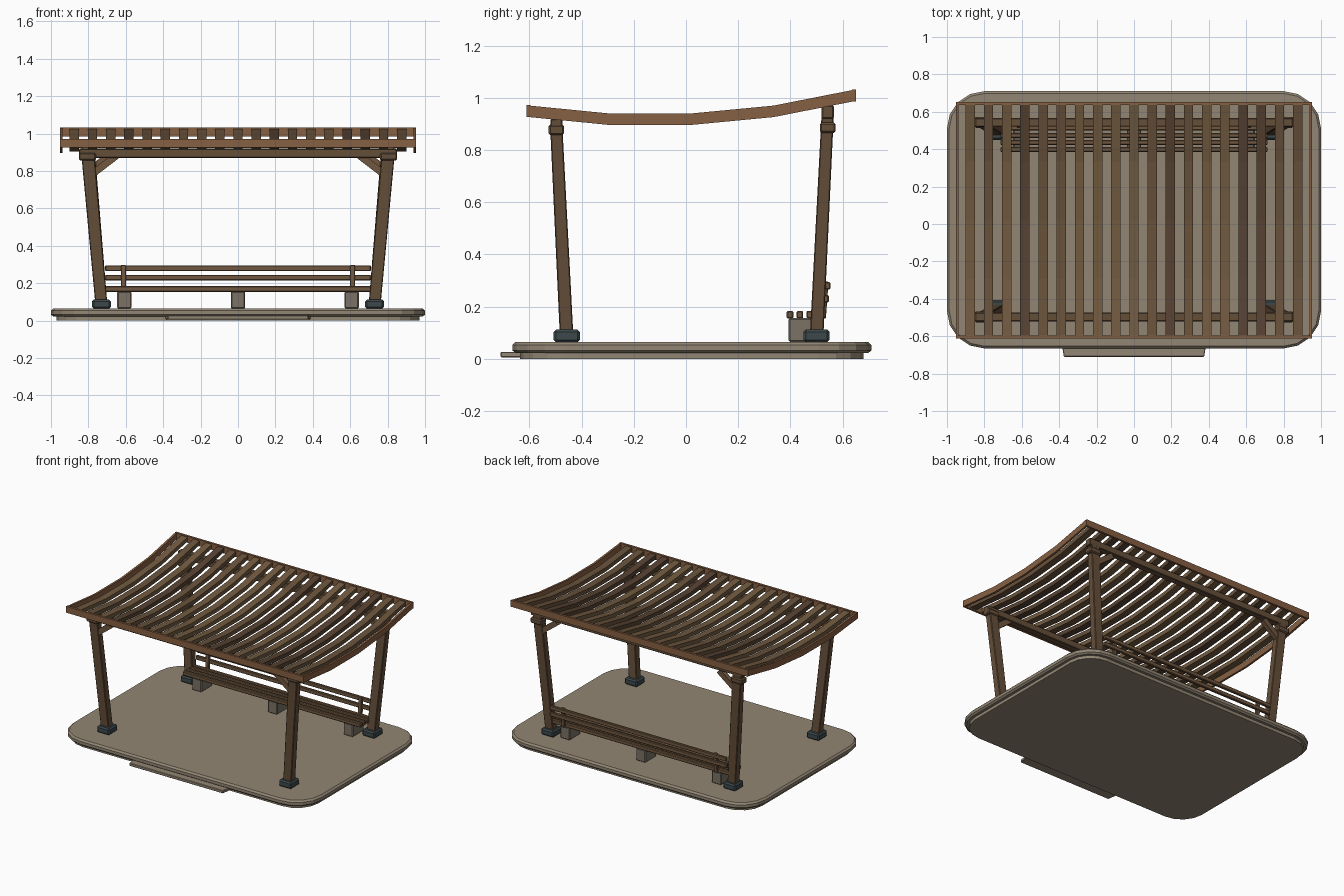
import bpy, bmesh, math, random
from mathutils import Vector

if "Cube" in bpy.data.objects:
    bpy.data.objects.remove(bpy.data.objects["Cube"])

random.seed(4)


def material(name, rgb):
    m = bpy.data.materials.new(name)
    m.diffuse_color = (*rgb, 1)
    m.use_nodes = True
    m.node_tree.nodes["Principled BSDF"].inputs["Base Color"].default_value = m.diffuse_color
    return m


POST = material("post wood", (0.13, 0.078, 0.042))
TRIM = material("roof trim wood", (0.24, 0.115, 0.055))
SLATS = [material("slat wood %d" % i, c) for i, c in enumerate(
    [(0.17, 0.105, 0.052), (0.14, 0.085, 0.044), (0.095, 0.055, 0.032)])]
BENCH = material("bench wood", (0.16, 0.095, 0.05))
STONE = material("paving stone", (0.29, 0.24, 0.175))
BLOCK = material("block stone", (0.2, 0.165, 0.13))
METAL = material("footing metal", (0.045, 0.065, 0.07))


def loft(name, rings, mat, bevel=0.0, segments=1):
    """Closed solid through a list of point rings."""
    bm = bmesh.new()
    loops = [[bm.verts.new(p) for p in r] for r in rings]
    n = len(rings[0])
    for a, b in zip(loops, loops[1:]):
        for i in range(n):
            bm.faces.new((a[i], a[(i + 1) % n], b[(i + 1) % n], b[i]))
    bm.faces.new(loops[0])
    bm.faces.new(loops[-1])
    bmesh.ops.recalc_face_normals(bm, faces=bm.faces)
    me = bpy.data.meshes.new(name)
    bm.to_mesh(me)
    bm.free()
    ob = bpy.data.objects.new(name, me)
    bpy.context.collection.objects.link(ob)
    me.materials.append(mat)
    if bevel:
        mod = ob.modifiers.new("bevel", 'BEVEL')
        mod.width, mod.segments = bevel, segments
    return ob


def rect(x, y, z, w, d):
    return [(x + sx * w / 2, y + sy * d / 2, z)
            for sx, sy in ((-1, -1), (1, -1), (1, 1), (-1, 1))]


def box(name, x0, x1, y0, y1, z0, z1, mat, bevel=0.0):
    x, y, w, d = (x0 + x1) / 2, (y0 + y1) / 2, x1 - x0, y1 - y0
    return loft(name, [rect(x, y, z0, w, d), rect(x, y, z1, w, d)], mat, bevel)


def rounded(inset, z, r=0.2, steps=4):
    """Rounded rectangle outline of the platform."""
    hx, y0, y1 = 1.0, -0.665, 0.71
    pts = []
    for k, (cx, cy) in enumerate(((hx - r, y1 - r), (r - hx, y1 - r),
                                  (r - hx, y0 + r), (hx - r, y0 + r))):
        for i in range(steps + 1):
            a = math.pi / 2 * (k + i / steps)
            pts.append((cx + (r - inset) * math.cos(a),
                        cy + (r - inset) * math.sin(a), z))
    return pts


# Platform and front step
loft("platform_base", [rounded(0.03, 0.0), rounded(0.03, 0.026)], STONE)
loft("platform_slab", [rounded(0.012, 0.022), rounded(0, 0.032),
                       rounded(0, 0.053), rounded(0.012, 0.065)], STONE)
loft("front_step", [[(-0.375, -0.71, z), (0.375, -0.71, z),
                     (0.39, -0.62, z), (-0.39, -0.62, z)]
                    for z in (0.006, 0.027)], STONE, 0.003)

# Curved roof profile: y and underside height
CURVE = [(-0.61, 0.927), (-0.295, 0.896), (0.02, 0.896),
         (0.335, 0.926), (0.65, 0.988)]


def curved_board(name, x, w, lo, hi, mat):
    return loft(name, [[(x - w / 2, y, z + lo), (x + w / 2, y, z + lo),
                        (x + w / 2, y, z + hi), (x - w / 2, y, z + hi)]
                       for y, z in CURVE], mat)


for s, side in ((-1, "left"), (1, "right")):
    curved_board(side + "_roof_rafter", s * 0.945, 0.015, 0, 0.044, TRIM)
for i in range(19):
    curved_board("roof_slat_%02d" % (i + 1), -0.875 + i * 1.75 / 18, 0.05,
                 0.009, 0.039, random.choice(SLATS))
box("front_fascia", -0.952, 0.952, -0.611, -0.595, 0.926, 0.972, TRIM)
box("back_fascia", -0.952, 0.952, 0.635, 0.651, 0.985, 1.032, TRIM)

# Posts, footings, collars, beams and braces: foot y, head y, beam underside, beam top
for row, fy, hy, b0, b1 in (("front", -0.457, -0.497, 0.87, 0.918),
                            ("back", 0.5, 0.543, 0.92, 0.97)):
    box(row + "_beam", -0.85, 0.85, hy - 0.023, hy + 0.023, b0, b1, POST, 0.004)
    top = b0 + 0.02
    lift = 0.0 if row == "front" else 0.03
    for s, side in ((-1, "left"), (1, "right")):
        tag = row + "_" + side
        box(tag + "_footing", s * 0.73 - 0.05, s * 0.73 + 0.05,
            fy - 0.05, fy + 0.05, 0.064, 0.112, METAL, 0.009)
        loft(tag + "_post", [rect(s * 0.73, fy, 0.08, 0.064, 0.052),
                             rect(s * 0.803, hy, top, 0.07, 0.047)],
             POST, 0.004)
        c0 = 0.857 if row == "front" else 0.865
        box(tag + "_collar", s * 0.805 - 0.046, s * 0.805 + 0.046,
            hy - 0.03, hy + 0.03, c0, c0 + 0.04, POST, 0.007)
        # Diagonal brace from post to beam
        a = Vector((s * 0.79, hy, 0.775 + lift))
        b = Vector((s * 0.65, hy, 0.882 + lift))
        d = (b - a).normalized()
        up = Vector((-d.z, 0, d.x)) * 0.019
        across = Vector((0, 0.016, 0))
        loft(tag + "_brace", [[p + up + across, p + up - across,
                               p - up - across, p - up + across]
                              for p in (a, b)], BENCH)

# Bench seat, back rails, stone legs
for i in range(4):
    y = 0.398 + i * 0.038
    box("seat_slat_%d" % (i + 1), -0.715, 0.715, y - 0.013, y + 0.013,
        0.154, 0.184, BENCH, 0.005)
for i, (y, z) in enumerate(((0.537, 0.23), (0.543, 0.28))):
    box("back_rail_%d" % (i + 1), -0.71, 0.71, y - 0.01, y + 0.01,
        z - 0.015, z + 0.015, BENCH, 0.004)
for x, side in ((-0.613, "left"), (0.613, "right")):
    loft(side + "_back_support", [rect(x, 0.525, 0.155, 0.027, 0.022),
                                  rect(x, 0.535, 0.297, 0.027, 0.022)],
         BENCH, 0.003)
for x, side in ((-0.608, "left"), (0, "middle"), (0.608, "right")):
    box(side + "_bench_leg", x - 0.038, x + 0.038, 0.393, 0.52,
        0.064, 0.156, BLOCK, 0.006)
